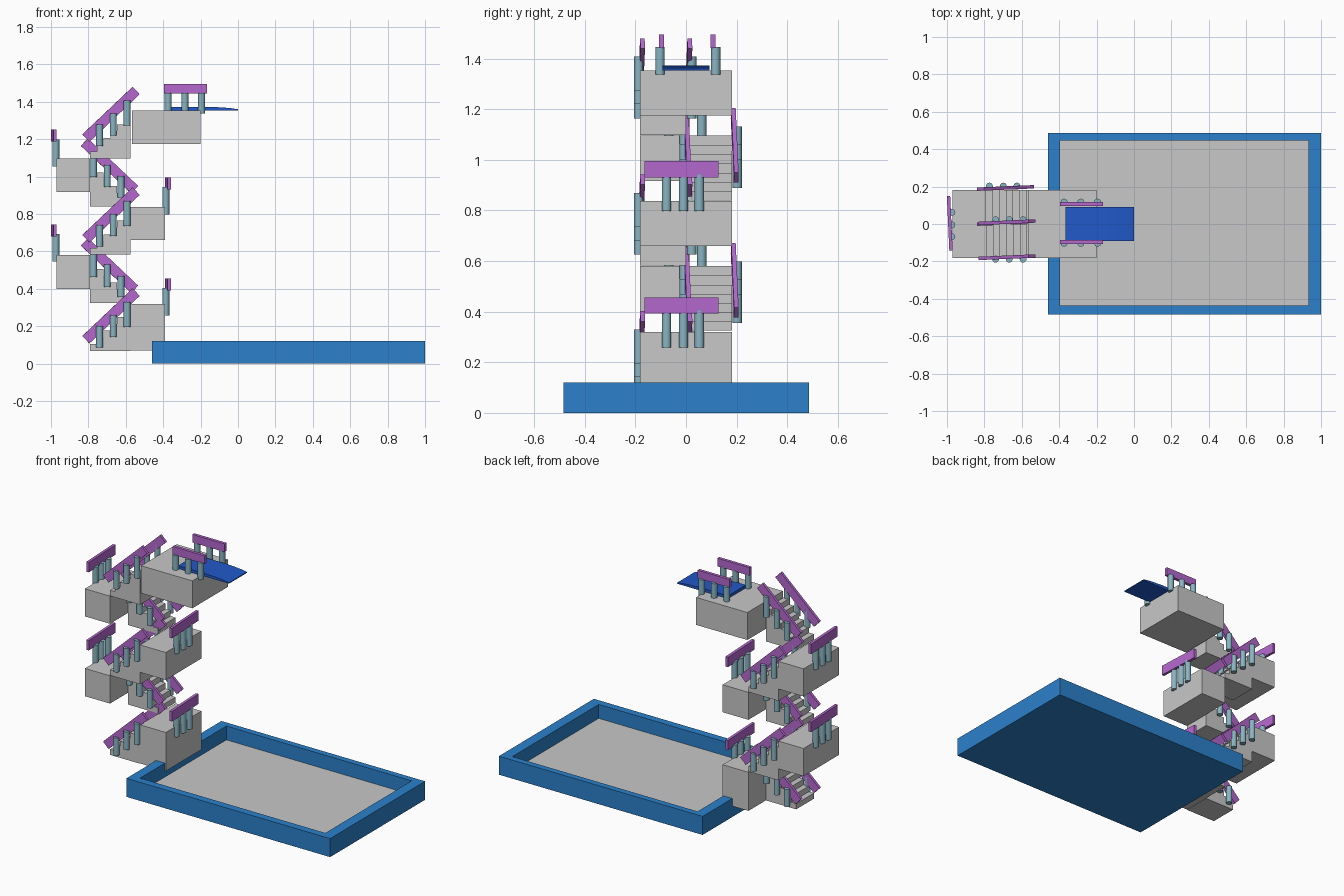
import bpy, bmesh, math
from mathutils import Matrix, Vector

if "Cube" in bpy.data.objects:
    bpy.data.objects.remove(bpy.data.objects["Cube"])


def material(name, rgb):
    m = bpy.data.materials.new(name)
    m.diffuse_color = (*rgb, 1)
    m.use_nodes = True
    m.node_tree.nodes["Principled BSDF"].inputs["Base Color"].default_value = m.diffuse_color
    return m


GREY = material("concrete_grey", (0.58, 0.58, 0.58))
POOL = material("pool_blue", (0.025, 0.22, 0.60))
BOARD = material("board_blue", (0.015, 0.10, 0.58))
RAIL = material("rail_purple", (0.46, 0.14, 0.62))
POST = material("post_light_blue", (0.25, 0.46, 0.54))


def finish(bm, name, *mats):
    bmesh.ops.recalc_face_normals(bm, faces=bm.faces)
    me = bpy.data.meshes.new(name)
    bm.to_mesh(me)
    bm.free()
    for m in mats:
        me.materials.append(m)
    ob = bpy.data.objects.new(name, me)
    bpy.context.collection.objects.link(ob)
    return ob


def bar(name, centre, size, mat, xf=Matrix(), rot=Matrix()):
    """Box of a given size, turned by rot about its centre, then placed by xf."""
    bm = bmesh.new()
    m = xf @ Matrix.Translation(centre) @ rot @ Matrix.Diagonal((*size, 1))
    bmesh.ops.create_cube(bm, size=1, matrix=m)
    return finish(bm, name, mat)


def block(name, x, y, z, mat):
    lo, hi = Vector((x[0], y[0], z[0])), Vector((x[1], y[1], z[1]))
    return bar(name, (lo + hi) / 2, hi - lo, mat)


def post(name, x, y, z0, z1, xf=Matrix()):
    bm = bmesh.new()
    bmesh.ops.create_cone(bm, cap_ends=True, segments=16, radius1=0.0185, radius2=0.0185,
                          depth=z1 - z0, matrix=xf @ Matrix.Translation((x, y, (z0 + z1) / 2)))
    for f in bm.faces:
        f.smooth = len(f.verts) == 4
    for e in bm.edges:
        e.smooth = all(f.smooth for f in e.link_faces)
    return finish(bm, name, POST)


def extrude_xz(name, pts, y0, y1, mat):
    """Side profile in x and z, extruded from y0 to y1."""
    bm = bmesh.new()
    face = bm.faces.new([bm.verts.new((x, y0, z)) for x, z in pts])
    out = bmesh.ops.extrude_face_region(bm, geom=[face])
    bmesh.ops.translate(bm, vec=(0, y1 - y0, 0),
                        verts=[v for v in out["geom"] if isinstance(v, bmesh.types.BMVert)])
    return finish(bm, name, mat)


# Pool: solid tray with a sunken grey floor
bm = bmesh.new()
RX, RY = (-0.46, 1.0), (-0.485, 0.487)
IX, IY = (-0.396, 0.932), (-0.437, 0.447)


def ring(xs, ys, z):
    return [bm.verts.new((xs[i], ys[j], z)) for i, j in ((0, 0), (1, 0), (1, 1), (0, 1))]


loops = [ring(RX, RY, 0), ring(RX, RY, 0.12), ring(IX, IY, 0.12), ring(IX, IY, 0.03)]
bm.faces.new(loops[0])
for a, b in zip(loops, loops[1:]):
    for i in range(4):
        bm.faces.new((a[i], a[(i + 1) % 4], b[(i + 1) % 4], b[i]))
bm.faces.new(loops[3]).material_index = 1
finish(bm, "pool", POOL, GREY)

# Landings, zig-zagging up the tower
RIGHT, LEFT = (-0.575, -0.39), (-0.97, -0.79)
for n, (xs, z0, z1) in enumerate([(RIGHT, 0.07, 0.32), (LEFT, 0.40, 0.58), (RIGHT, 0.66, 0.838),
                                  (LEFT, 0.917, 1.096), ((-0.567, -0.2), 1.175, 1.353)]):
    block(f"landing_{n + 1}", xs, (-0.182, 0.182), (z0, z1), GREY)

# Stair flights with two sloping handrails each; every second one is turned round
STEPS, RISE, X0, X1 = 6, 0.0362, -0.79, -0.575
TREAD = (X1 - X0) / STEPS
SLOPE = Matrix.Rotation(math.radians(2.5), 4, "Z") @ Matrix.Rotation(math.radians(-43.4), 4, "Y")
for n, (base, rail_z) in enumerate([(0.068, 0.255), (0.325, 0.524), (0.583, 0.795),
                                    (0.84, 1.057), (1.098, 1.333)]):
    turned = n % 2 == 1
    pts = [(X0, base)]
    for s in range(STEPS):
        z = base + RISE * (s + 1)
        pts += [(X0 + TREAD * s, z), (X0 + TREAD * (s + 1), z)]
    pts.append((X1, base))
    if turned:
        pts = [(X0 + X1 - x, z) for x, z in pts]
    ys = (0, 0.182) if turned else (-0.182, 0)
    extrude_xz(f"stair_flight_{n + 1}", pts, *ys, GREY)

    xf = Matrix.Translation((-0.683, 0.0075, rail_z)) @ Matrix.Rotation(math.pi * turned, 4, "Z")
    for side, y_rail, y_post in (("outer", -0.185, -0.195), ("inner", 0.002, 0.015)):
        bar(f"stair_{side}_rail_{n + 1}", (0.004, y_rail, 0), (0.37, 0.018, 0.055), RAIL, xf, SLOPE)
        for p, (x, z0, z1) in enumerate([(-0.057, -0.169, -0.055), (0.016, -0.113, 0.005),
                                         (0.09, -0.06, 0.075)]):
            post(f"stair_{side}_post_{n + 1}_{p + 1}", x, y_post, z0, z1, xf)

# End rails across each landing
YAW = Matrix.Rotation(math.radians(2.6), 4, "Z")
for n, z in enumerate((0.424, 0.713, 0.963, 1.219)):
    turned = n % 2 == 1
    xf = Matrix.Translation((-0.68, -0.007 if not turned else -0.008, z)) \
        @ Matrix.Rotation(math.pi * turned, 4, "Z")
    bar(f"landing_rail_{n + 1}", (0.305, -0.011, 0), (0.018, 0.292, 0.064), RAIL, xf, YAW)
    for p, y in enumerate((-0.07, -0.003, 0.06)):
        post(f"landing_post_{n + 1}_{p + 1}", 0.294, y, -0.166, -0.02, xf)

# Top platform rails on both sides of the board
for side, y_rail, y_post in (("front", -0.096, -0.103), ("back", 0.107, 0.117)):
    bar(f"top_{side}_rail", (-0.28, y_rail, 1.469), (0.23, 0.02, 0.052), RAIL)
    for p, x in enumerate((-0.374, -0.284, -0.195)):
        post(f"top_{side}_post_{p + 1}", x, y_post, 1.337, 1.447)

# Springboard with a tapered tip
extrude_xz("springboard", [(-0.365, 1.354), (0, 1.354), (0, 1.36), (-0.04, 1.366), (-0.09, 1.37),
                           (-0.15, 1.373), (-0.365, 1.373)], -0.092, 0.092, BOARD)
